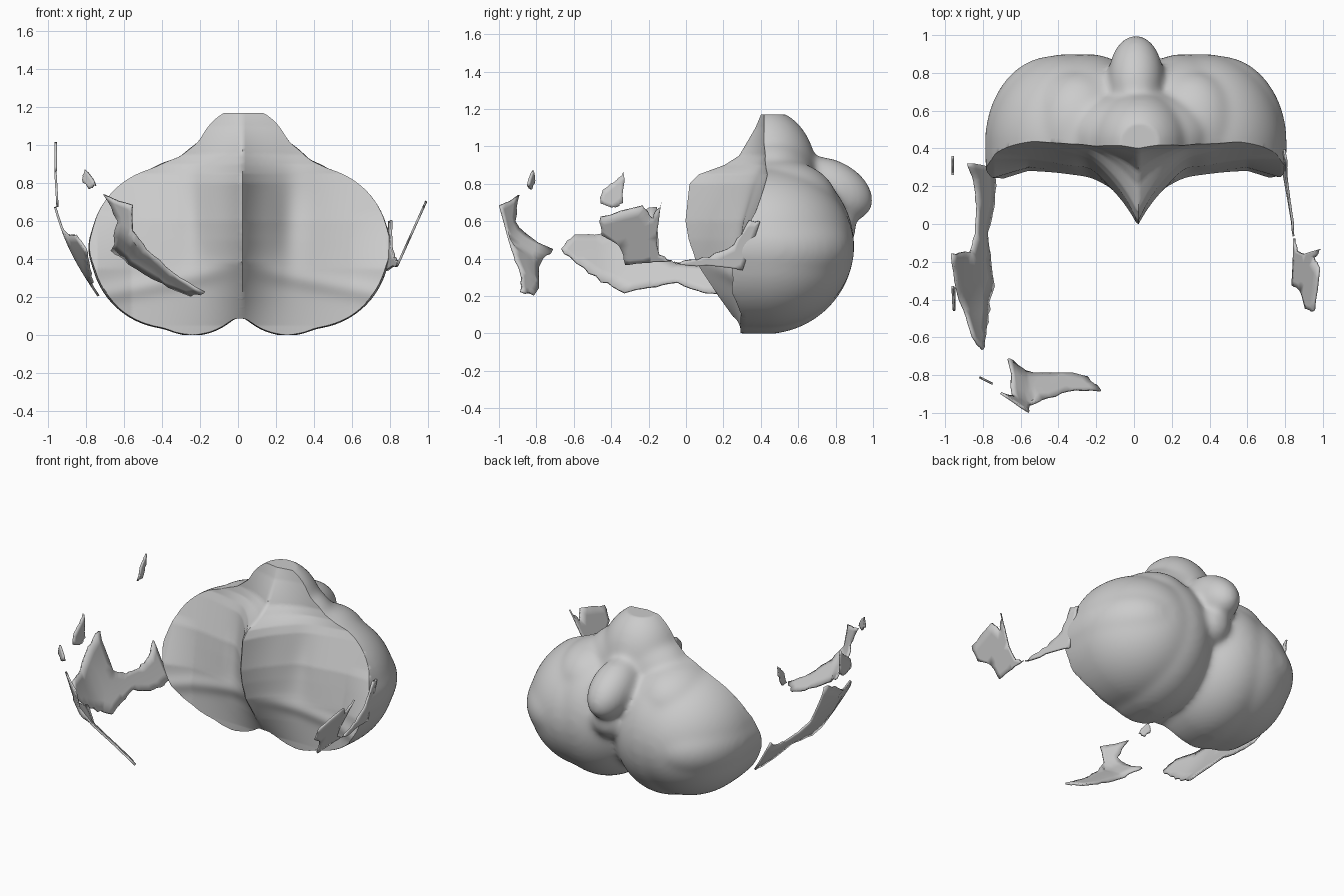
import bpy, bmesh, math, random
from mathutils import Matrix, Vector

if "Cube" in bpy.data.objects:
    bpy.data.objects.remove(bpy.data.objects["Cube"])

random.seed(4)


def lerp_table(table, v):
    if v <= table[0][0]:
        return table[0][1]
    for (a, fa), (b, fb) in zip(table, table[1:]):
        if v <= b:
            return fa + (fb - fa) * (v - a) / (b - a)
    return table[-1][1]


def new_object(name, bm):
    mesh = bpy.data.meshes.new(name)
    bm.to_mesh(mesh)
    bm.free()
    ob = bpy.data.objects.new(name, mesh)
    bpy.context.collection.objects.link(ob)
    bpy.ops.object.select_all(action='DESELECT')
    ob.select_set(True)
    bpy.context.view_layer.objects.active = ob
    return ob


# Body: overlapping lobes (centre, radii, tilt about x in degrees)
lobes = [
    ((0.03, .43, .85), (.27, .27, .35), 0),      # top peak
    ((0.03, .46, .84), (.37, .24, .23), 0),      # its flared foot
    ((0.01, .78, .77), (.145, .235, .155), -28), # rear lobule
    ((0.03, .76, .56), (.14, .15, .14), 0),      # nodule under it
    ((0.02, .30, .50), (.30, .48, .41), 0),      # core
]
for s in (-1, 1):
    lobes += [
        ((.01 + s * .25, .42, .47), (.38, .48, .475), 0),
        ((.01 + s * .36, .43, .46), (.43, .47, .43), 0),
        ((.01 + s * .44, .43, .46), (.36, .46, .28), 0),
        ((.01 + s * .30, .50, .70), (.26, .31, .23), 0),
    ]
bm = bmesh.new()
for c, r, tilt in lobes:
    m = (Matrix.Translation(c) @ Matrix.Rotation(math.radians(tilt), 4, 'X')
         @ Matrix.Diagonal((*r, 1)))
    bmesh.ops.create_icosphere(bm, subdivisions=5, radius=1, matrix=m)
body = new_object("lobed_body", bm)
mod = body.modifiers.new("merge", 'REMESH')
mod.mode = 'VOXEL'
mod.voxel_size = .016
bpy.ops.object.modifier_apply(modifier="merge")

# Front face: hollow wings either side of a sharp centre crest
CREST = [(0, .30), (.05, .28), (.2, .17), (.38, .05), (.5, .01), (.6, -.01),
         (.8, .01), (.85, .06), (.9, .2), (.95, .28), (1.1, .37), (1.17, .4)]
SIDE = [(0, .29), (.35, .31), (.6, .36), (.85, .46), (1.17, .44)]


def front_y(x, z):
    a = abs(x - .02)
    t = 1 - math.exp(-a / .19)
    c, s = lerp_table(CREST, z), lerp_table(SIDE, z)
    y = c + (s - c) * t
    y += .03 * math.exp(-((a - .25) / .08) ** 2) * math.exp(-((z - .6) / .25) ** 2)
    y -= .015 * math.exp(-((z - .36 + a * .2) / .05) ** 2) * min(1, a * 5)
    lip = max(0, min(1, (a - .58) / .18)) * max(0, min(1, (.65 - z) / .3))
    return y - .06 * lip


bm = bmesh.new()
bm.from_mesh(body.data)
for _ in range(14):
    bmesh.ops.smooth_vert(bm, verts=bm.verts, factor=.5,
                          use_axis_x=True, use_axis_y=True, use_axis_z=True)
for v in bm.verts:
    x, y, z = v.co
    if y < .45:
        y = .45 - (.45 - y) * 1.7
    v.co = (x, max(y, front_y(x, z)), max(0, min(z, 1.17)))
bm.to_mesh(body.data)
bm.free()
bpy.ops.object.shade_smooth_by_angle(angle=math.radians(50))


# Thin torn shards: a 2D outline mapped onto a leaning surface
def shard(name, outline, to_3d):
    bm = bmesh.new()
    face = bm.faces.new([bm.verts.new((u, v, 0)) for u, v in outline])
    bmesh.ops.triangulate(bm, faces=[face])
    bmesh.ops.subdivide_edges(bm, edges=bm.edges[:], cuts=3, use_grid_fill=True)
    for v in bm.verts:
        j = .006 if v.is_boundary else 0
        v.co = Vector(to_3d(v.co.x + random.uniform(-j, j),
                            v.co.y + random.uniform(-j, j)))
    bmesh.ops.recalc_face_normals(bm, faces=bm.faces[:])
    ob = new_object(name, bm)
    mod = ob.modifiers.new("thickness", 'SOLIDIFY')
    mod.thickness = .012
    mod.offset = 0
    bpy.ops.object.shade_smooth_by_angle(angle=math.radians(40))


def left_wall(y, z):
    bulge = .03 * math.sin(math.pi * max(0, min(1, (z - .2) / .5)))
    return (-.73 - (z - .2) * .48 - bulge + max(0, -y - .4) * .3, y, z)


def right_wall(y, z):
    lean = .45 if y < -.05 else .1
    return (.84 + (z - .37) * lean - max(0, y) * .17, y, z)


def front_wall(x, z):
    w = z - .22 + (x + .2) * .6
    y = -.86 - max(-.07, min(.07, 1.2 * w))
    return (x, y - max(0, z - .45) * .28 + max(0, -.56 - x) * .8, z)


shard("left_shard",
      [(.30, .22), (.2, .21), (.1, .22), (-.05, .27), (-.2, .25), (-.33, .22),
       (-.45, .28), (-.58, .37), (-.67, .45), (-.6, .53), (-.45, .53), (-.3, .62),
       (-.16, .68), (-.15, .42), (-.05, .37), (.1, .36), (.22, .38), (.32, .45)],
      left_wall)
shard("right_strip",
      [(-.06, .375), (.1, .36), (.3, .34), (.4, .6), (.34, .6), (.25, .47),
       (.13, .41), (0, .385)], right_wall)
shard("right_shard",
      [(-.08, .385), (-.14, .42), (-.16, .52), (-.13, .7), (-.18, .61), (-.23, .68),
       (-.46, .62), (-.45, .53), (-.35, .46), (-.33, .37), (-.2, .38)], right_wall)
shard("front_shard",
      [(-.7, .74), (-.56, .68), (-.55, .55), (-.48, .45), (-.35, .33), (-.18, .22),
       (-.25, .21), (-.4, .27), (-.58, .38), (-.66, .45), (-.63, .6)], front_wall)

# Small loose fragments
shard("upper_left_fragment",
      [(-.46, .7), (-.38, .67), (-.34, .7), (-.33, .86), (-.39, .81), (-.45, .76)],
      lambda y, z: (-.955 - (z - .76) * .06, y, z))
shard("rear_left_fragment",
      [(.26, .87), (.31, .87), (.35, .95), (.36, 1.02), (.31, .97)],
      lambda y, z: (-.96, y, z))
shard("front_fragment",
      [(-.82, .82), (-.78, .77), (-.75, .79), (-.79, .86), (-.81, .87)],
      lambda x, z: (x, -.83 - (x + .78) * .5, z))
